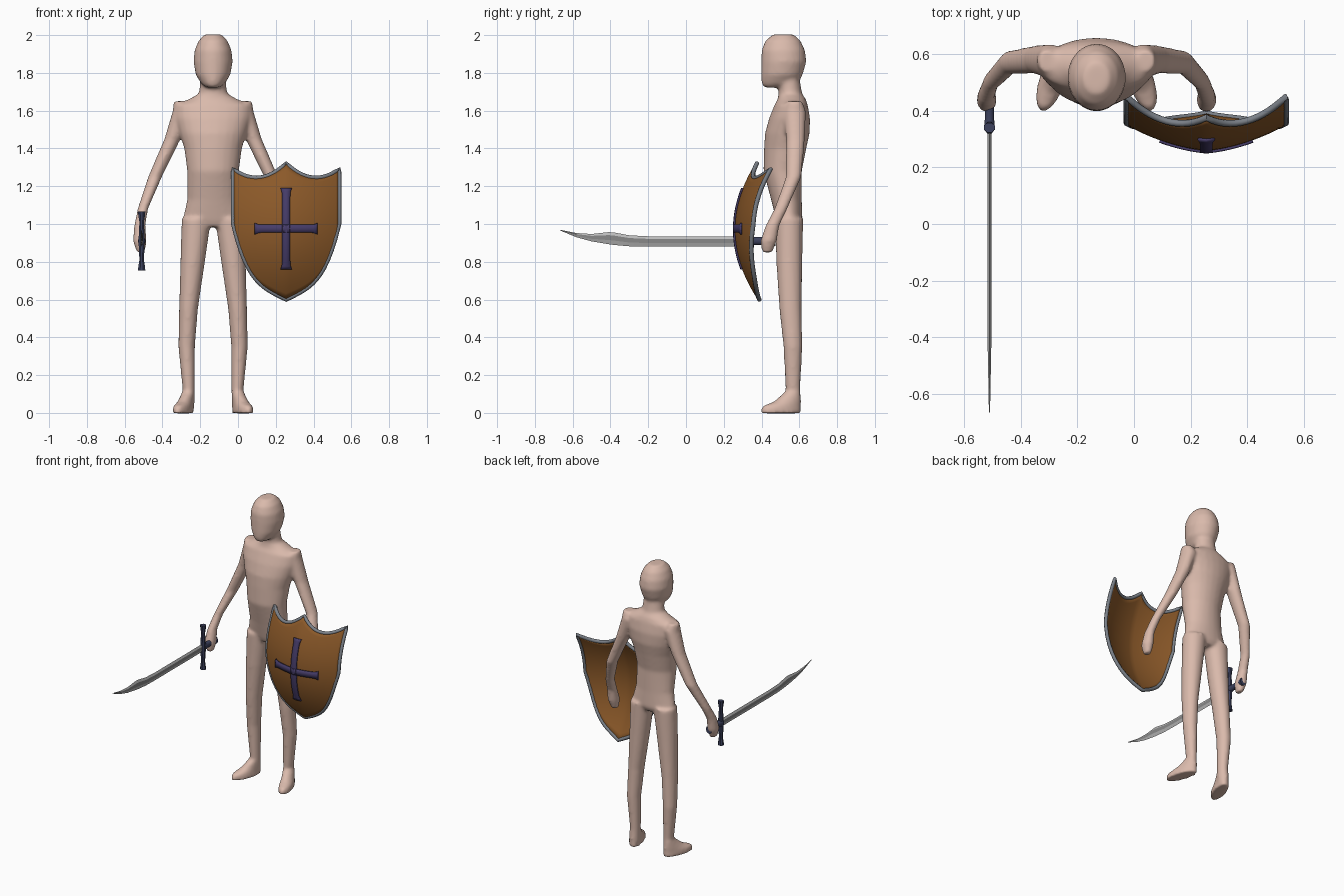
import bpy, bmesh, math

if "Cube" in bpy.data.objects:
    bpy.data.objects.remove(bpy.data.objects["Cube"])

def material(name, rgb):
    m = bpy.data.materials.new(name)
    m.diffuse_color = (*rgb, 1)
    m.use_nodes = True
    m.node_tree.nodes["Principled BSDF"].inputs["Base Color"].default_value = m.diffuse_color
    return m

SKIN = material("skin", (0.70, 0.49, 0.41))
WOOD = material("brown_wood", (0.26, 0.10, 0.022))
PURPLE = material("dark_purple", (0.06, 0.045, 0.14))
HILT = material("dark_blue_grey", (0.045, 0.053, 0.11))
RIM = material("steel_rim", (0.20, 0.22, 0.25))
BLADE = material("blade_grey", (0.25, 0.25, 0.25))
EDGE = material("blade_edge_light", (0.50, 0.50, 0.50))

def finish(name, bm, mats, angle=40):
    bmesh.ops.recalc_face_normals(bm, faces=bm.faces)
    me = bpy.data.meshes.new(name)
    bm.to_mesh(me)
    bm.free()
    ob = bpy.data.objects.new(name, me)
    bpy.context.collection.objects.link(ob)
    for m in mats:
        me.materials.append(m)
    return smooth(ob, angle)

def activate(ob):
    bpy.ops.object.select_all(action='DESELECT')
    ob.select_set(True)
    bpy.context.view_layer.objects.active = ob

def smooth(ob, angle):
    activate(ob)
    bpy.ops.object.shade_smooth_by_angle(angle=math.radians(angle))
    return ob

def bake(ob):
    activate(ob)
    bpy.ops.object.convert(target='MESH')

def skin_rings(bm, rings):
    """Bridge closed rings of points and cap both ends."""
    vs = [[bm.verts.new(p) for p in r] for r in rings]
    n = len(vs[0])
    for a, b in zip(vs, vs[1:]):
        for i in range(n):
            j = (i + 1) % n
            bm.faces.new((a[i], a[j], b[j], b[i]))
    bm.faces.new(vs[0])
    bm.faces.new(vs[-1])

def ellipse(z, cx, cy, rx, ry, skew=0, n=24):
    ts = [2 * math.pi * (i + 0.5) / n for i in range(n)]
    return [(cx + rx * math.cos(t) + skew * ry * math.sin(t), cy + ry * math.sin(t), z) for t in ts]

# body: lofted torso, head, arms and legs fused into one smooth skin
CX = -0.132
torso = [(0.985, .11, .49, .60), (1.02, .162, .477, .617), (1.13, .137, .45, .613),
         (1.28, .137, .41, .613), (1.40, .153, .413, .637), (1.48, .178, .418, .655),
         (1.56, .20, .44, .657), (1.63, .20, .468, .645), (1.66, .13, .485, .635),
         (1.69, .075, .49, .615), (1.78, .066, .485, .60)]
head = [(1.722, .035, .415, .50), (1.742, .062, .40, .59), (1.79, .092, .397, .618),
        (1.86, .104, .398, .638), (1.92, .098, .40, .63), (1.97, .077, .42, .607),
        (2.004, .045, .46, .57)]
arm = [(1.65, -.175, .575, .033, .04), (1.60, -.163, .575, .05, .06), (1.45, -.215, .58, .043, .05),
       (1.25, -.307, .57, .037, .041), (1.08, -.372, .502, .028, .035), (.99, -.388, .457, .03, .037),
       (.91, -.388, .437, .036, .044), (.85, -.383, .43, .022, .028)]
leg = [(1.03, -.088, .546, .078, .075), (.80, -.108, .547, .065, .069), (.55, -.13, .553, .05, .059),
       (.35, -.14, .566, .044, .05), (.12, -.129, .566, .032, .039), (.03, -.13, .57, .032, .036)]
foot = [(-.002, -.158, .503, .048, .108, .28), (.035, -.158, .505, .045, .104, .28),
        (.06, -.145, .538, .04, .073, .22), (.11, -.132, .564, .033, .043)]

bm = bmesh.new()
for part in (torso, head):
    skin_rings(bm, [ellipse(z, CX, (y0 + y1) / 2, rx, (y1 - y0) / 2) for z, rx, y0, y1 in part])
for side in (1, -1):
    for part in (arm, leg, foot):
        skin_rings(bm, [[(CX + side * x, y, z) for x, y, z in ellipse(*r)] for r in part])
body = finish("body", bm, [SKIN], 180)
rm = body.modifiers.new("fuse", 'REMESH')
rm.mode = 'VOXEL'
rm.voxel_size = 0.01
rm.use_smooth_shade = True
sm = body.modifiers.new("soften", 'SMOOTH')
sm.factor, sm.iterations = 0.5, 9
bake(body)
if not body.data.materials:
    body.data.materials.append(SKIN)
smooth(body, 70)

# shield: curved panel between a scalloped top and a pointed bottom
SX, HALF = 0.255, 0.28

def shield_point(u, z, lift=0):
    y = 0.265 + 0.9 * (z - 0.97) ** 2 + 0.1 * abs(u) + 0.8 * u * u
    return (SX + u, y - lift, z)

def shield_cell(s, t):
    a = abs(s)
    top = 1.32 - 0.27 * a + 0.24 * a * a
    low = 0.6 + 0.14 * a + 0.26 * a ** 4
    return shield_point(s * HALF, low + (top - low) * t)

def grid(name, rows, mat, thick):
    bm = bmesh.new()
    vs = [[bm.verts.new(p) for p in r] for r in rows]
    for a, b in zip(vs, vs[1:]):
        for i in range(len(a) - 1):
            bm.faces.new((a[i], a[i + 1], b[i + 1], b[i]))
    ob = finish(name, bm, [mat])
    so = ob.modifiers.new("thickness", 'SOLIDIFY')
    so.thickness, so.offset = thick, 0
    bake(ob)
    return ob

N, M = 28, 20
cells = [[shield_cell(-1 + 2 * i / N, j / M) for j in range(M + 1)] for i in range(N + 1)]
grid("shield_panel", cells, WOOD, 0.014)

# steel rim swept round the shield outline
outline = [c[-1] for c in cells] + cells[-1][-2::-1] + [c[0] for c in cells[-2::-1]] + cells[0][1:-1]
cu = bpy.data.curves.new("shield_rim", 'CURVE')
cu.dimensions = '3D'
sp = cu.splines.new('POLY')
sp.points.add(len(outline) - 1)
for p, co in zip(sp.points, outline):
    p.co = (*co, 1)
sp.use_cyclic_u = True
cu.bevel_depth, cu.bevel_resolution = 0.012, 2
cu.materials.append(RIM)
rim = bpy.data.objects.new("shield_rim", cu)
bpy.context.collection.objects.link(rim)
bake(rim)
smooth(rim, 50)

# cross: two flared bars laid over the shield
def bar(name, half, upright):
    rows = []
    for i in range(25):
        s = -1 + i / 12
        w = 0.021 + 0.009 * max(0, (abs(s) - 0.8) / 0.2) ** 2
        row = []
        for k in (-1, 0, 1):
            u, z = (k * w, s * half) if upright else (s * half, k * w)
            row.append(shield_point(u, 0.975 + z, 0.012))
        rows.append(row)
    grid(name, rows, PURPLE, 0.009)

bar("cross_upright", 0.215, True)
bar("cross_arm", 0.165, False)

# sword blade: six-sided section with a darker flat between light bevels
WX, WZ = -0.51, 0.91
stations = [(.34, .88, .935), (-.2, .88, .935), (-.3, .882, .94), (-.38, .889, .955),
            (-.41, .893, .957), (-.5, .908, .947), (-.58, .93, .952), (-.665, .965, .969)]
bm = bmesh.new()
rings = []
for y, lo, hi in stations:
    t = 0.007 if y > -.4 else 0.007 + 0.005 * (y + .4) / .265
    a, b = lo + (hi - lo) * .35, lo + (hi - lo) * .75
    rings.append([(WX + x, y, z) for x, z in ((0, lo), (t, a), (t, b), (0, hi), (-t, b), (-t, a))])
skin_rings(bm, rings)
bm.normal_update()
for f in bm.faces:
    on_bevel = any(abs(v.co.x - WX) < 1e-5 for v in f.verts)
    f.material_index = 1 if on_bevel else 0
finish("sword_blade", bm, [BLADE, EDGE], 5)

# guard: upright bar with flared ends
bm = bmesh.new()
prof = [(-.155, .021, .018), (-.135, .019, .015), (-.10, .013, .013), (0, .018, .024)]
prof += [(-z, a, b) for z, a, b in prof[-2::-1]]
skin_rings(bm, [ellipse(WZ + z, WX, 0.34, a, b, n=8) for z, a, b in prof])
finish("sword_guard", bm, [HILT], 30)

# grip with pommel, running along y
bm = bmesh.new()
prof = [(.34, .02), (.37, .017), (.43, .017), (.45, .022), (.475, .022)]
skin_rings(bm, [[(x, z, y) for x, y, z in ellipse(y, WX, WZ, r, r * 1.25, n=12)] for y, r in prof])
finish("sword_grip", bm, [HILT], 40)
